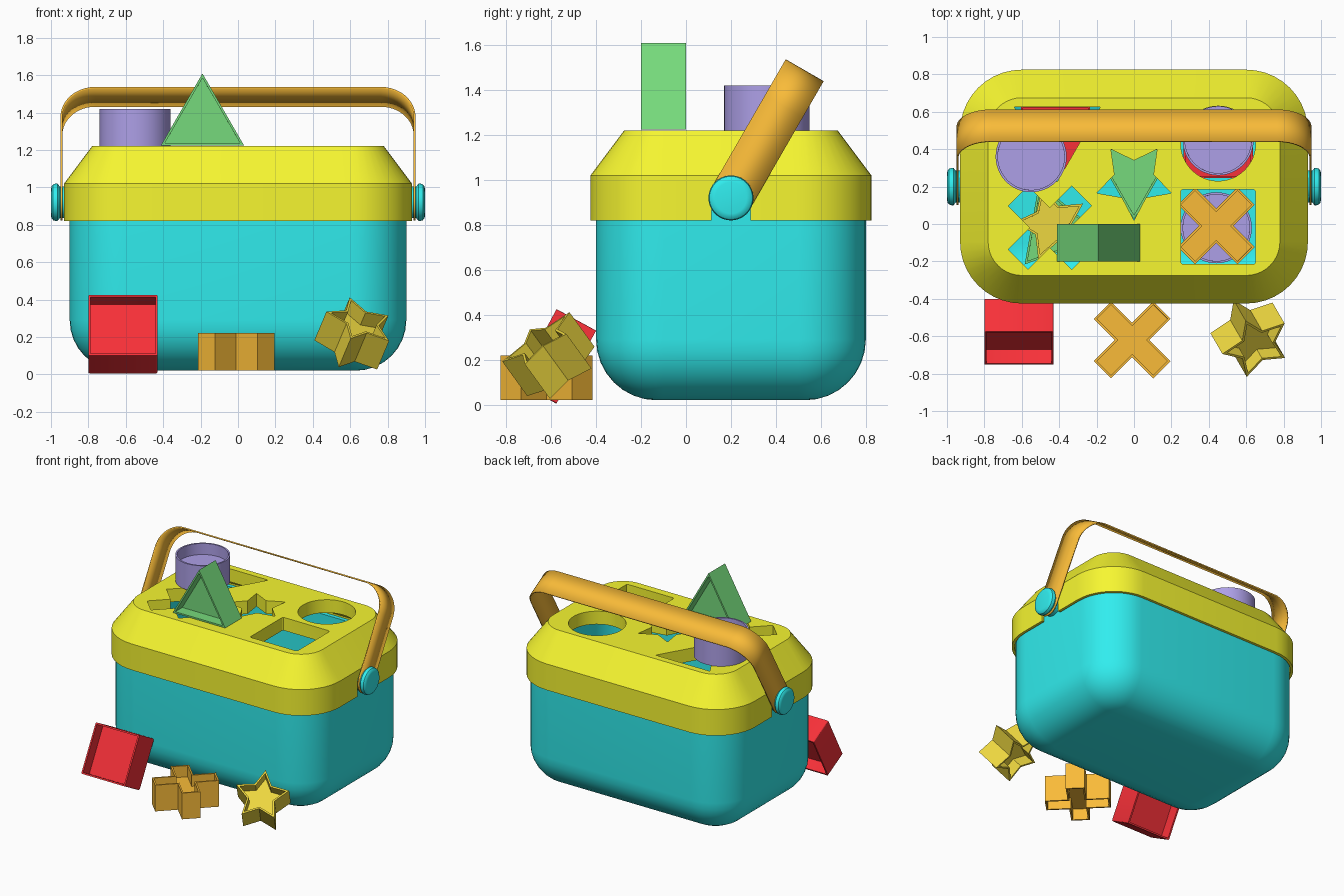
import bpy, bmesh
from math import sin, cos, pi, radians
from mathutils import Matrix, Vector

if "Cube" in bpy.data.objects:
    bpy.data.objects.remove(bpy.data.objects["Cube"])

COL = dict(cyan=(0.03, 0.85, 0.86), yellow=(0.93, 0.93, 0.03), orange=(0.95, 0.5, 0.04),
           red=(0.93, 0.03, 0.04), green=(0.18, 0.7, 0.2), purple=(0.42, 0.35, 0.8),
           gold=(0.85, 0.68, 0.05))
MATS = {}
for k, c in COL.items():
    MATS[k] = bpy.data.materials.new(k)
    MATS[k].diffuse_color = (*c, 1)


def finish(bm, name, color=None, loc=(0, 0, 0), rot=(0, 0, 0)):
    bmesh.ops.recalc_face_normals(bm, faces=bm.faces)
    me = bpy.data.meshes.new(name)
    bm.to_mesh(me)
    bm.free()
    ob = bpy.data.objects.new(name, me)
    bpy.context.collection.objects.link(ob)
    ob.location = loc
    ob.rotation_euler = [radians(a) for a in rot]
    if color:
        me.materials.append(MATS[color])
    return ob


def activate(ob):
    bpy.ops.object.select_all(action='DESELECT')
    ob.select_set(True)
    bpy.context.view_layer.objects.active = ob


def smooth(ob, angle=30):
    activate(ob)
    bpy.ops.object.shade_smooth_by_angle(angle=radians(angle))
    return ob


def rounded_rect(hx, hy, r, n=10):
    pts = []
    for k, (sx, sy) in enumerate([(1, 1), (-1, 1), (-1, -1), (1, -1)]):
        for i in range(n + 1):
            a = (k + i / n) * pi / 2
            pts.append((sx * (hx - r) + r * cos(a), sy * (hy - r) + r * sin(a)))
    return pts


def shell(name, color, hx, hy, r, profile, cy=0.2):
    """Loft rounded rectangles; profile = (inset, z), capped at both ends."""
    bm = bmesh.new()
    rings = [[bm.verts.new((x, y + cy, z)) for x, y in
              rounded_rect(hx - d, hy - d, max(r - d, 0.02))] for d, z in profile]
    for a, b in zip(rings, rings[1:]):
        for i in range(len(a)):
            j = (i + 1) % len(a)
            bm.faces.new((a[i], a[j], b[j], b[i]))
    bm.faces.new(rings[0])
    bm.faces.new(rings[-1])
    return finish(bm, name, color)


# outlines of the toy shapes
def polygon(n, r, start=90):
    return [(r * cos(radians(start) + 2 * pi * i / n), r * sin(radians(start) + 2 * pi * i / n))
            for i in range(n)]


def star(r, start=90):
    return [(p[0] * k, p[1] * k) for i, p in enumerate(polygon(10, r, start))
            for k in [0.52 if i % 2 else 1]]


def cross(l, w):
    quarter = [(l, -w), (l, w), (w, w)]
    out = []
    for k in range(4):
        a = k * pi / 2 + pi / 4
        out += [(x * cos(a) - y * sin(a), x * sin(a) + y * cos(a)) for x, y in quarter]
    return out


def prism(bm, outline, z0, z1, ofs=(0, 0)):
    lo = [bm.verts.new((x + ofs[0], y + ofs[1], z0)) for x, y in outline]
    hi = [bm.verts.new((v.co.x, v.co.y, z1)) for v in lo]
    for i in range(len(lo)):
        j = (i + 1) % len(lo)
        bm.faces.new((lo[i], lo[j], hi[j], hi[i]))
    return [bm.faces.new(lo[::-1]), bm.faces.new(hi)]


def block(name, color, outline, loc, rot=(0, 0, 0)):
    """Toy block 0.2 thick, recessed from both ends to a middle web."""
    bm = bmesh.new()
    caps = prism(bm, outline, -0.1, 0.1)
    bm.normal_update()
    for t, d in ((0.012, 0), (0.0001, -0.085)):
        bmesh.ops.inset_individual(bm, faces=caps, thickness=t, depth=d, use_even_offset=True)
    return smooth(finish(bm, name, color, loc, rot))


# bucket: rounded outside, hollow inside
R = 0.27
outer = [(R - R * sin(a), 0.02 + R - R * cos(a)) for a in [i * pi / 16 for i in range(9)]]
inner = [(0.03 + (R - 0.03) * (1 - sin(a)), 0.05 + (R - 0.03) * (1 - cos(a)))
         for a in [i * pi / 16 for i in range(8, -1, -1)]]
smooth(shell("bucket", "cyan", 0.9, 0.6, 0.3, outer + [(0, 1.0), (0.03, 1.0)] + inner))

# lid: sloped shell
lid = shell("lid", "yellow", 0.93, 0.625, 0.33,
            [(0.15, 1.22), (0, 1.02), (0, 0.82), (0.02, 0.82), (0.02, 1.01), (0.11, 1.12)][::-1])

# shaped holes and pivot slots cut from the lid
SQ = rounded_rect(0.2, 0.2, 0.015, 3)
bm = bmesh.new()
for shape, pos in ((polygon(3, 0.265, -90), (-0.41, 0.492)), (polygon(48, 0.2), (0.45, 0.43)),
                   (star(0.21, -90), (0, 0.23)), (cross(0.24, 0.075), (-0.45, -0.02)),
                   (SQ, (0.45, -0.015))):
    prism(bm, shape, 1.05, 1.3, pos)
for sx in (-1, 1):
    prism(bm, [(-0.05, -0.087), (0.05, -0.087), (0.05, 0.087), (-0.05, 0.087)], 0.75, 0.92,
          (sx * 0.93, 0.2))
cutter = finish(bm, "lid_cutter")
cutter.hide_render = True
mod = lid.modifiers.new("holes", 'BOOLEAN')
mod.operation, mod.solver, mod.object = 'DIFFERENCE', 'EXACT', cutter
activate(lid)
bpy.ops.object.modifier_apply(modifier="holes")
bpy.data.objects.remove(cutter)
smooth(lid)

# pivot pins: stem and rounded button on each side
for sx, side in ((-1, "left"), (1, "right")):
    bm = bmesh.new()
    prof = [(0.085, 0.88), (0.085, 0.952), (0.085, 0.953), (0.1, 0.965), (0.1, 0.975),
            (0.096, 0.988), (0.085, 0.997), (0.07, 1.0)]
    rings = [[bm.verts.new((sx * x, 0.2 + r * cos(2 * pi * i / 40), 0.92 + r * sin(2 * pi * i / 40)))
              for i in range(40)] for r, x in prof]
    for a, b in zip(rings, rings[1:]):
        for i in range(40):
            j = (i + 1) % 40
            bm.faces.new((a[i], a[j], b[j], b[i]))
    bm.faces.new(rings[0])
    bm.faces.new(rings[-1])
    smooth(finish(bm, side + "_pivot", "cyan"))

# carrying handle: thin strap with round ends, tilted back about the pivots
W, X, H, C = 0.0975, 0.944, 0.651, 0.18
half = [(X, -W * cos(a), max(W * sin(a), 0.004)) for a in [i * pi / 20 for i in range(11)]]
half += [(X - C + C * cos(a), H - C + C * sin(a), W) for a in [i * pi / 24 for i in range(13)]]
path = half + [(-x, h, w) for x, h, w in half[::-1]]
bm = bmesh.new()
rows = [(bm.verts.new((x, -w, h)), bm.verts.new((x, w, h))) for x, h, w in path]
for a, b in zip(rows, rows[1:]):
    bm.faces.new((a[0], a[1], b[1], b[0]))
handle = finish(bm, "handle", "orange", (0, 0.2, 0.92), (-30, 0, 0))
sol = handle.modifiers.new("thickness", 'SOLIDIFY')
sol.thickness, sol.offset = 0.01, 0
smooth(handle)

# loose blocks outside and on the lid
square = rounded_rect(0.185, 0.185, 0.01, 3)
disc, tri, plus = polygon(48, 0.19), polygon(3, 0.256), cross(0.225, 0.065)
block("square_block", "red", square, (-0.615, -0.576, 0.215), (61.5, 0, 0))
block("cross_block", "orange", plus, (-0.01, -0.62, 0.12))
block("star_block", "gold", star(0.195, 85), (0.625, -0.6, 0.21), (40, 0, 30))
block("round_block", "purple", disc, (-0.55, 0.36, 1.32))
block("triangle_block", "green", tri, (-0.19, -0.1, 1.353), (90, 0, 0))

# blocks lying inside the bucket, seen through the holes
for i, (name, col, shape, loc, turn) in enumerate([
        ("square", "red", square, (0.45, 0.43, 0.16), 0),
        ("round", "purple", disc, (0.45, 0.45, 0.365), 0),
        ("round", "purple", disc, (0.44, -0.02, 0.16), 0),
        ("cross", "orange", plus, (0.44, -0.01, 0.365), 0),
        ("triangle", "green", tri, (0.0, 0.28, 0.16), 180),
        ("square", "red", square, (-0.42, 0.45, 0.16), 0),
        ("triangle", "green", tri, (-0.42, -0.02, 0.16), 20),
        ("star", "gold", star(0.2), (-0.44, 0.0, 0.365), 15)]):
    block(f"inner_{name}_block_{i}", col, shape, loc, (0, 0, turn))

for m in bpy.data.materials:
    if m.users and not m.is_grease_pencil:
        m.use_nodes = True
        m.node_tree.nodes["Principled BSDF"].inputs["Base Color"].default_value = m.diffuse_color
